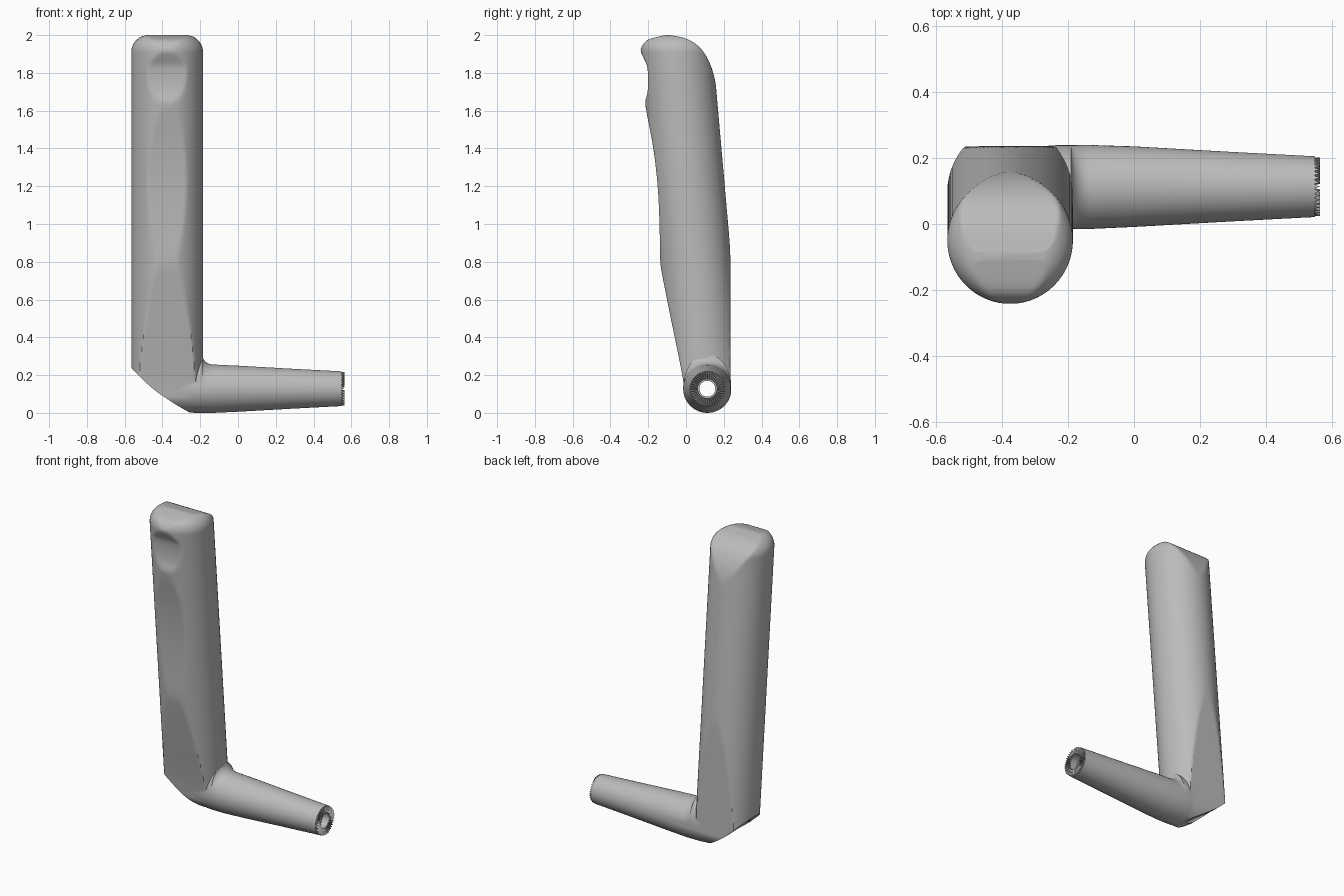
import bpy
import bmesh
from math import sin, cos, pi, sqrt, radians

if "Cube" in bpy.data.objects:
    bpy.data.objects.remove(bpy.data.objects["Cube"], do_unlink=True)

grey = bpy.data.materials.new("plain_grey")
grey.use_nodes = True
COLOR = (0.5, 0.5, 0.5, 1)
grey.diffuse_color = COLOR
grey.node_tree.nodes["Principled BSDF"].inputs["Base Color"].default_value = COLOR

GRIP_X, ARM_Y, ARM_Z, ARM_R = -0.375, 0.113, 0.128, 0.128
SEGMENTS = 96


def finish(name, bm):
    bmesh.ops.recalc_face_normals(bm, faces=bm.faces)
    mesh = bpy.data.meshes.new(name)
    bm.to_mesh(mesh)
    bm.free()
    obj = bpy.data.objects.new(name, mesh)
    bpy.context.collection.objects.link(obj)
    mesh.materials.append(grey)
    return obj


def loft(name, rings):
    """Skin a list of closed rings and cap both ends."""
    bm = bmesh.new()
    loops = [[bm.verts.new(p) for p in ring] for ring in rings]
    n = len(loops[0])
    for a, b in zip(loops, loops[1:]):
        for i in range(n):
            j = (i + 1) % n
            bm.faces.new((a[i], a[j], b[j], b[i]))
    bm.faces.new(loops[0])
    bm.faces.new(loops[-1])
    return finish(name, bm)


def smooth_lookup(points, z):
    """Hermite curve through (z, value) points."""
    last = len(points) - 1
    k = 0
    while k < last - 1 and z > points[k + 1][0]:
        k += 1

    def slope(i):
        a, b = points[max(i - 1, 0)], points[min(i + 1, last)]
        return (b[1] - a[1]) / (b[0] - a[0])

    (z0, v0), (z1, v1) = points[k], points[k + 1]
    h = z1 - z0
    t = (z - z0) / h
    return (v0 * (1 + 2 * t) * (1 - t) ** 2 + h * slope(k) * t * (1 - t) ** 2
            + v1 * t * t * (3 - 2 * t) + h * slope(k + 1) * t * t * (t - 1))


# Grip: leaning elliptical bar trimmed by its front and back side profiles
FRONT = [(0, 0.01), (0.2, -0.02), (0.45, -0.07), (0.7, -0.12), (0.8, -0.136),
         (1, -0.14), (1.2, -0.15), (1.4, -0.173), (1.6, -0.21), (1.65, -0.216),
         (1.69, -0.205), (1.76, -0.2), (1.84, -0.207), (1.88, -0.225),
         (1.92, -0.24), (1.96, -0.22), (1.98, -0.19), (2, -0.11)]
BACK = [(0, 0.235), (0.4, 0.235), (0.8, 0.235), (0.9, 0.231), (1.3, 0.197),
        (1.72, 0.16), (1.82, 0.138), (1.9, 0.1), (1.95, 0.055),
        (1.985, -0.01), (2, -0.085)]


def grip_ring(z):
    front, back = smooth_lookup(FRONT, z), smooth_lookup(BACK, z)
    if z < ARM_Z:  # rounded underside follows the arm
        half = sqrt(max(0.125 ** 2 - (z - ARM_Z) ** 2, 0.0004))
        front, back = max(front, ARM_Y - half), min(back, ARM_Y + half)
    inset = 0.09 - sqrt(max(0.09 ** 2 - max(z - 1.91, 0) ** 2, 0))
    rx, ry = 0.19 - inset, 0.192 - inset
    centre = 0.044 - 0.088 * (z - 0.85)
    widest = min(max(centre, front), back)
    xm = rx * sqrt(max(1 - ((widest - centre) / ry) ** 2, 0.05))
    ring = []
    for i in range(SEGMENTS):
        a = 2 * pi * i / SEGMENTS
        x = xm * cos(a)
        depth = ry * sqrt(max(1 - (x / rx) ** 2, 0))
        if i % (SEGMENTS // 2) == 0:
            y = widest
        elif sin(a) > 0:
            y = min(back, centre + depth)
        else:
            y = max(front, centre - depth)
        ring.append((GRIP_X + x, y, z))
    return ring


ROWS = 110
grip = loft("handle_body", [grip_ring(1.0015 - 0.9985 * cos(pi * i / ROWS))
                            for i in range(ROWS + 1)])


# Arm: tapered tube with a flare on top where it joins the grip
def arm_ring(x, r, lift=0):
    ring = []
    for i in range(64):
        a = 2 * pi * (i + 0.5) / 64
        up = max(sin(a), 0)
        ring.append((x, min(ARM_Y + r * cos(a), 0.239),
                     ARM_Z + r * sin(a) + lift * up))
    return ring


rings = [arm_ring(GRIP_X, 0.115, 0.03), arm_ring(-0.23, ARM_R, 0.055)]
for i in range(9):
    a = pi / 2 * i / 8
    rings.append(arm_ring(-0.19 + 0.06 * (1 - cos(a)), ARM_R, 0.055 * (1 - sin(a))))
rings += [arm_ring(0, 0.122), arm_ring(0.3, 0.105), arm_ring(0.548, 0.092)]
arm = loft("arm", rings)

# Cutter for the sloping heel under the grip
HEEL = [(-0.7, 0.37), (-0.575, 0.25), (-0.54, 0.212), (-0.5, 0.172),
        (-0.45, 0.127), (-0.4, 0.09), (-0.33, 0.044), (-0.25, -0.002),
        (-0.25, -0.1), (-0.7, -0.1)]
heel = loft("heel_cutter", [[(x, y, z) for x, z in HEEL] for y in (-0.5, 0.5)])


# Cutter for the stepped bore through the arm
def bore_ring(x, r):
    return [(x, ARM_Y + r * cos(2 * pi * i / 48), ARM_Z + r * sin(2 * pi * i / 48))
            for i in range(48)]


bore = loft("bore_cutter", [bore_ring(x, r) for x, r in (
    (-0.8, 0.08), (-0.33, 0.08), (-0.33, 0.042), (0.5, 0.042),
    (0.5, 0.05), (0.7, 0.05))])

# Join and cut
for tool, operation in ((arm, "UNION"), (heel, "DIFFERENCE"), (bore, "DIFFERENCE")):
    mod = grip.modifiers.new(tool.name, "BOOLEAN")
    mod.operation, mod.object, mod.solver = operation, tool, "EXACT"
bpy.context.view_layer.update()
result = bpy.data.meshes.new_from_object(
    grip.evaluated_get(bpy.context.evaluated_depsgraph_get()))
grip.modifiers.clear()
grip.data = result
for tool in (arm, heel, bore):
    bpy.data.objects.remove(tool, do_unlink=True)

# Serrated ring of radial teeth on the end of the arm
bm = bmesh.new()
TEETH = 40
for i in range(TEETH):
    ends = []
    for r in (0.052, 0.089):
        ends.append([bm.verts.new((x, ARM_Y + r * cos(a), ARM_Z + r * sin(a)))
                     for x, a in ((0.545, 2 * pi * (i - 0.42) / TEETH),
                                  (0.563, 2 * pi * i / TEETH),
                                  (0.545, 2 * pi * (i + 0.42) / TEETH))])
    for j in range(3):
        k = (j + 1) % 3
        bm.faces.new((ends[0][j], ends[0][k], ends[1][k], ends[1][j]))
    for end in ends:
        bm.faces.new(end)
finish("serrated_ring", bm)

bpy.ops.object.select_all(action="DESELECT")
grip.select_set(True)
bpy.context.view_layer.objects.active = grip
bpy.ops.object.shade_smooth_by_angle(angle=radians(30))
